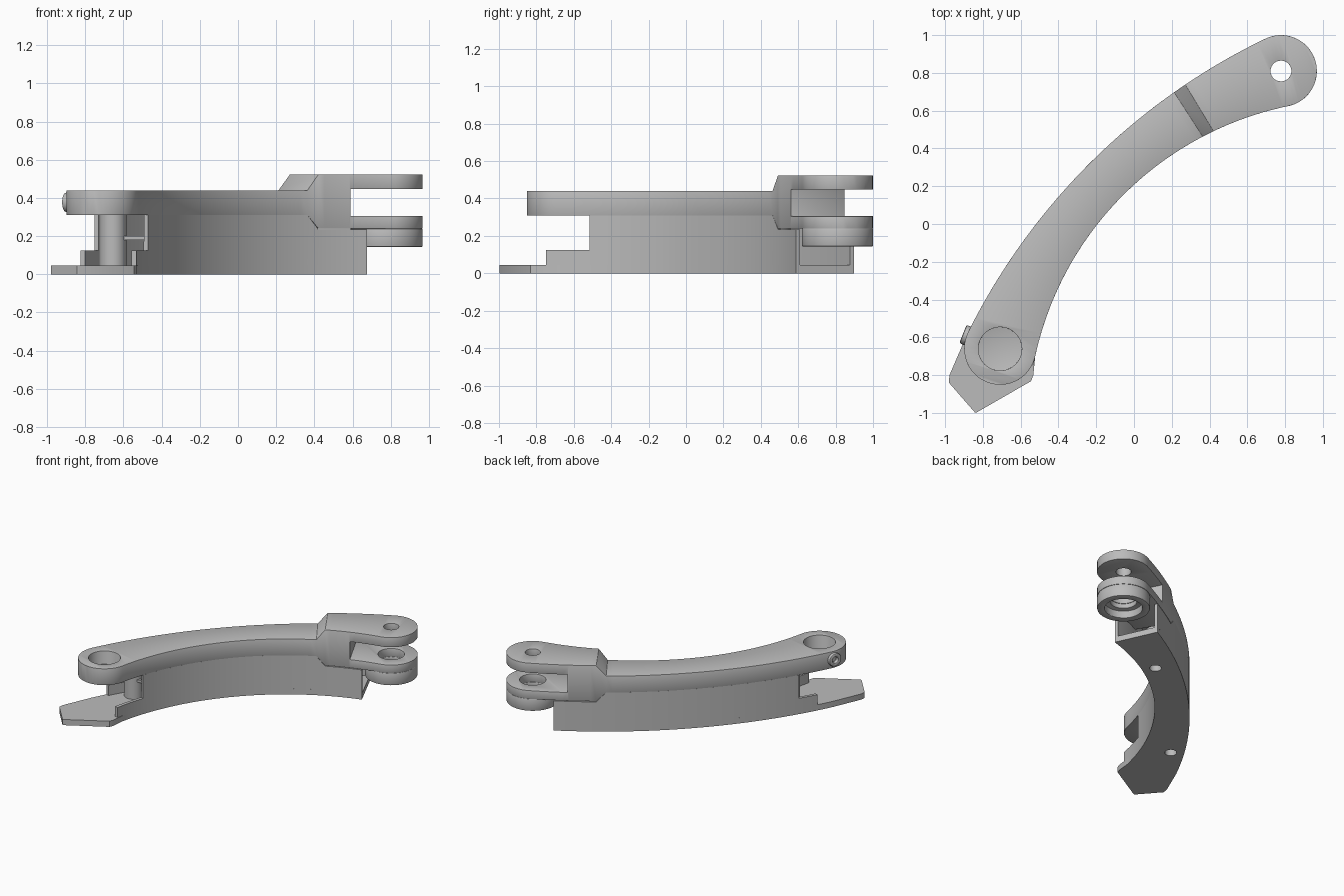
import bpy, bmesh
from math import cos, sin, radians
from mathutils import Vector
from mathutils.geometry import intersect_line_line_2d

cube = bpy.data.objects.get("Cube")
if cube:
    bpy.data.objects.remove(cube, do_unlink=True)

grey = bpy.data.materials.new("plain grey")
grey.use_nodes = True
grey.diffuse_color = (0.5, 0.5, 0.5, 1)
grey.node_tree.nodes["Principled BSDF"].inputs["Base Color"].default_value = (0.5, 0.5, 0.5, 1)

BOSS = Vector((-0.709, -0.661))
FORK = Vector((0.778, 0.81))
ROUND = 0.19


def arc(a, b, c):
    """Return a function t -> point on the circle through a, b and c."""
    a, b, c = Vector(a), Vector(b), Vector(c)
    m, n = (a + b) / 2, (b + c) / 2
    perp = lambda v: Vector((-v.y, v.x)) * 9
    mid = intersect_line_line_2d(m - perp(b - a), m + perp(b - a),
                                 n - perp(c - b), n + perp(c - b))
    start = a - mid
    sweep = -start.angle_signed(c - mid)

    def point(t):
        s, k = sin(sweep * t), cos(sweep * t)
        return mid + Vector((start.x * k - start.y * s, start.x * s + start.y * k))
    return point


inner = arc((-0.523, -0.70), (-0.185, 0.01), (0.824, 0.626))
outer = arc((-0.882, -0.58), (-0.185, 0.37), (0.687, 0.977))


def across(t, w):
    return inner(t).lerp(outer(t), w)


def finish(name, bm):
    bmesh.ops.recalc_face_normals(bm, faces=bm.faces)
    mesh = bpy.data.meshes.new(name)
    bm.to_mesh(mesh)
    bm.free()
    ob = bpy.data.objects.new(name, mesh)
    bpy.context.collection.objects.link(ob)
    mesh.materials.append(grey)
    return ob


def strip(name, stations):
    """Loft rectangular sections given as (p, q, z_low, z_high)."""
    bm = bmesh.new()
    rings = []
    for p, q, lo, hi in stations:
        rings.append([bm.verts.new((v[0], v[1], z))
                      for v, z in ((p, lo), (q, lo), (q, hi), (p, hi))])
    for a, b in zip(rings, rings[1:]):
        for i in range(4):
            j = (i + 1) % 4
            bm.faces.new((a[i], a[j], b[j], b[i]))
    bm.faces.new(rings[0])
    bm.faces.new(rings[-1])
    return finish(name, bm)


def cylinder(name, centre, r, lo, hi, sides=64):
    bm = bmesh.new()
    bmesh.ops.create_cone(bm, cap_ends=True, segments=sides, radius1=r, radius2=r, depth=hi - lo)
    bmesh.ops.translate(bm, verts=bm.verts, vec=(centre[0], centre[1], (lo + hi) / 2))
    return finish(name, bm)


def apply(ob, kind, **settings):
    mod = ob.modifiers.new(kind, kind)
    for key, value in settings.items():
        setattr(mod, key, value)
    with bpy.context.temp_override(object=ob, active_object=ob, selected_objects=[ob]):
        bpy.ops.object.modifier_apply(modifier=mod.name)


def cut(ob, cutter):
    apply(ob, "BOOLEAN", operation="DIFFERENCE", solver="EXACT", object=cutter)
    bpy.data.objects.remove(cutter, do_unlink=True)


def soften(ob, width=0.006):
    apply(ob, "BEVEL", width=width, segments=2, limit_method="ANGLE", angle_limit=radians(42))


def round_end(centre, a_in, a_out, lo, hi):
    """Sections that close one end of the arm with a round."""
    mid, out = (a_in + a_out) / 2, []
    for k in range(1, 13):
        f = k / 12.5
        pair = [centre + ROUND * Vector((cos(radians(a)), sin(radians(a))))
                for a in (a_in + (mid - a_in) * f, a_out + (mid - a_out) * f)]
        out.append((*pair, lo, hi))
    return out


def steps(t0, t1, n):
    return [t0 + (t1 - t0) * i / n for i in range(n + 1)]


# Curved arm: thin beam that steps up to a thick forked head
RAMP0, RAMP1, GAP, END = 0.755, 0.787, 0.878, 0.923
beam = round_end(BOSS, 348, 155, 0.31, 0.44)[::-1]
beam += [(inner(t), outer(t), 0.31, 0.44) for t in steps(0, RAMP0, 36)]
beam += [(inner(t), outer(t), 0.24, 0.523) for t in steps(RAMP1, 1, 12)]
beam += round_end(FORK, -76, 118, 0.24, 0.523)
arm = strip("curved_arm", beam)
cut(arm, strip("gap_cutter", [(across(t, -0.8), across(t, 1.8), 0.305, 0.447)
                              for t in steps(GAP, 1.3, 2)]))
cut(arm, cylinder("pin_cutter", FORK, 0.055, 0.4, 0.6))
cut(arm, cylinder("lug_bore_cutter", FORK, 0.095, 0.2, 0.35))
cut(arm, cylinder("boss_bore_cutter", BOSS, 0.115, 0.335, 0.5))
soften(arm)

# Round lug under the lower fork tine, counterbored from below
lug = cylinder("lower_lug", FORK, ROUND, 0.143, 0.24)
cut(lug, cylinder("bore_cutter", FORK, 0.095, 0.1, 0.3))
cut(lug, cylinder("counterbore_cutter", FORK, 0.135, 0.1, 0.2))
soften(lug)

# Base plate with a pointed foot
plate = [((-0.832, -0.997), (-0.843, -0.997), 0, 0.045),
         ((-0.545, -0.832), (-0.98, -0.84), 0, 0.045),
         ((-0.533, -0.80), (-0.977, -0.80), 0, 0.045)]
plate += [(inner(t), outer(t), 0, 0.045) for t in steps(0, END, 40)]
base = strip("base_plate", plate)

# Side walls of the channel, low at the foot and stepped down at the head
def wall(name, w0, w1, low, tall):
    def section(t, hi):
        return (across(t, w0), across(t, w1), 0.045, hi)
    run = [section(t, 0.125) for t in steps(low, tall, 5)]
    run += [section(t, 0.31) for t in steps(tall + 0.001, RAMP0, 32)]
    run += [section(t, 0.235) for t in steps(RAMP1, END, 7)]
    return strip(name, run)


walls = [wall("inner_wall", 0, 0.07, -0.025, 0.095),
         wall("outer_wall", 0.93, 1, 0.055, 0.12)]

# Screw posts with holes drilled from the underside
posts = []
for name, spot in (("foot_post", (-0.655, -0.37)), ("head_post", (0.21, 0.49))):
    post = cylinder(name, spot, 0.07, 0.045, 0.31, 40)
    for part in (post, base):
        cut(part, cylinder("screw_cutter", spot, 0.043, -0.1, 0.2, 32))
    posts.append(post)

# Small cross pin between the foot post and the inner wall
pin = strip("cross_pin", [((x, -0.41), (x, -0.39), 0.18, 0.2) for x in (-0.62, -0.44)])

# Set screw on the side of the boss, with a hex socket
screw = cylinder("set_screw", (0, 0), 0.052, 0.15, 0.212, 32)
cut(screw, cylinder("hex_cutter", (0, 0), 0.025, 0.185, 0.3, 6))
soften(screw, 0.01)
screw.rotation_mode = "QUATERNION"
screw.rotation_quaternion = Vector((-0.93, 0.37, 0)).to_track_quat("Z", "Y")
screw.location = (BOSS.x, BOSS.y, 0.377)

# Smooth curves, keep edges crisp
bpy.ops.object.select_all(action="DESELECT")
for ob in [arm, lug, base, pin, screw, *walls, *posts]:
    ob.select_set(True)
bpy.context.view_layer.objects.active = arm
bpy.ops.object.shade_smooth_by_angle(angle=radians(30))
